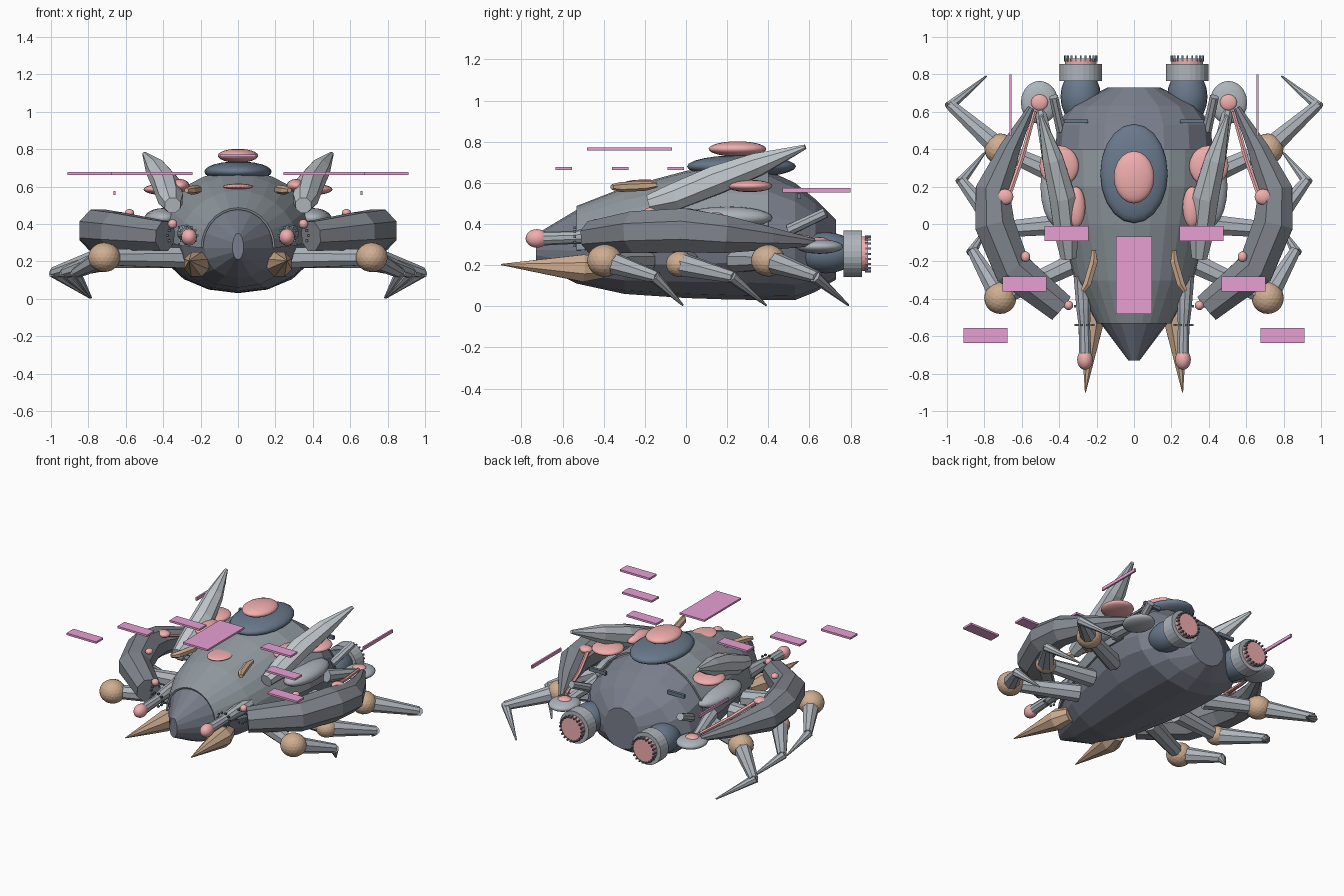
import bpy, bmesh
from math import sin, cos, pi
from mathutils import Vector, Matrix

if "Cube" in bpy.data.objects:
    bpy.data.objects.remove(bpy.data.objects["Cube"])

def mat(name, r, g, b):
    m = bpy.data.materials.new(name)
    m.diffuse_color = (r, g, b, 1)
    m.use_nodes = True
    m.node_tree.nodes["Principled BSDF"].inputs["Base Color"].default_value = m.diffuse_color
    return m

HULL = mat("hull_dark", .19, .21, .26)
SHELL = mat("shell_grey", .28, .32, .35)
ARM = mat("arm_gunmetal", .22, .24, .27)
STEEL = mat("steel", .42, .46, .5)
PALE = mat("pale_steel", .55, .6, .63)
NAVY = mat("navy", .14, .19, .26)
PINK = mat("pink_glow", .88, .42, .42)
MAGENTA = mat("magenta_panel", .8, .35, .65)
TAN = mat("tan", .62, .42, .28)

def finish(bm, name, m, smooth=False):
    bmesh.ops.recalc_face_normals(bm, faces=bm.faces)
    me = bpy.data.meshes.new(name)
    for f in bm.faces:
        f.smooth = smooth
    bm.to_mesh(me)
    bm.free()
    me.materials.append(m)
    ob = bpy.data.objects.new(name, me)
    bpy.context.collection.objects.link(ob)
    return ob

def skin(bm, rings, closed=True):
    vs = [[bm.verts.new(p) for p in r] for r in rings]
    n = len(vs[0])
    for a, b in zip(vs, vs[1:]):
        for i in range(n if closed else n - 1):
            j = (i + 1) % n
            bm.faces.new((a[i], a[j], b[j], b[i]))
    if closed:
        bm.faces.new(vs[0])
        bm.faces.new(vs[-1])

def tube(name, pts, m, n=8, s=1):
    """Tapered tube through (x, y, z, radius) points, mirrored by s."""
    P = [Vector((p[0] * s, p[1], p[2])) for p in pts]
    rings = []
    for i, p in enumerate(P):
        d = (P[min(i + 1, len(P) - 1)] - P[max(i - 1, 0)]).normalized()
        u = d.cross(Vector((0, 0, 1))).normalized()
        v = u.cross(d)
        r = pts[i][3]
        rings.append([p + (u * cos((k + .5) * 2 * pi / n) + v * sin((k + .5) * 2 * pi / n)) * r
                      for k in range(n)])
    bm = bmesh.new()
    skin(bm, rings)
    return finish(bm, name, m)

def ball(name, c, r, m, s=1, smooth=True):
    bm = bmesh.new()
    M = Matrix.Translation((c[0] * s, c[1], c[2])) @ Matrix.Diagonal((*r, 1))
    if smooth:
        bmesh.ops.create_uvsphere(bm, u_segments=20, v_segments=12, radius=1, matrix=M)
    else:
        bmesh.ops.create_icosphere(bm, subdivisions=3, radius=1, matrix=M)
    return finish(bm, name, m, smooth)

def box(name, c, size, m, s=1):
    bm = bmesh.new()
    bmesh.ops.create_cube(bm, size=1, matrix=Matrix.Translation((c[0] * s, c[1], c[2]))
                          @ Matrix.Diagonal((*size, 1)))
    return finish(bm, name, m)

# hull sections: y, half width, bottom z, top z
SEC = [(-.73, .03, .21, .35), (-.53, .18, .11, .47), (-.3, .3, .06, .56), (0, .37, .04, .64),
       (.2, .415, .033, .67), (.4, .42, .03, .66), (.53, .41, .03, .6), (.63, .34, .07, .52),
       (.73, .14, .13, .42)]

def section(y, w, b, t, a0, a1, n, grow=0):
    mid = b + (t - b) * .45
    out = []
    for k in range(n):
        a = a0 + (a1 - a0) * k / n
        h = (t - mid) if sin(a) > 0 else (mid - b)
        out.append((cos(a) * (w + grow), y, mid + sin(a) * (h + grow)))
    return out

bm = bmesh.new()
skin(bm, [section(*q, 0, 2 * pi, 16) for q in SEC])
finish(bm, "hull", HULL)

# upper shell plate lying on the hull
bm = bmesh.new()
q = SEC[1:6]
skin(bm, [section(*e, 0, pi * 15 / 14, 15, .012) for e in q], False)
shell = finish(bm, "upper_shell", SHELL)
sol = shell.modifiers.new("thick", 'SOLIDIFY')
sol.thickness = .012
sol.offset = 0

# top dome and glowing lenses
ball("top_dome", (0, .27, .68), (.18, .265, .055), NAVY)
ball("dome_lens", (0, .25, .765), (.108, .14, .037), PINK)
ball("front_lens", (0, -.2, .6), (.08, .1, .016), PINK)
box("centre_panel", (0, -.275, .765), (.195, .415, .013), MAGENTA)

for s, side in ((1, "right"), (-1, "left")):
    N = lambda t: f"{side}_{t}"
    # floating panels
    for i, (x, y) in enumerate(((.36, -.05), (.585, -.32), (.795, -.595))):
        box(N(f"floating_panel_{i}"), (x, y, .67), (.235, .08, .014), MAGENTA, s)
    box(N("rear_panel"), (.66, .635, .565), (.012, .33, .022), MAGENTA, s)

    # swept back horn
    tube(N("horn"), [(.35, -.18, .5, .045), (.36, -.05, .535, .07), (.385, .15, .615, .075),
                     (.435, .35, .69, .06), (.5, .58, .775, .012)], PALE, 8, s)
    # side lenses, pods and braces
    ball(N("side_lens"), (.4, .31, .585), (.105, .11, .03), PINK, s)
    ball(N("shoulder_lens"), (.31, .09, .605), (.05, .11, .035), PINK, s)
    ball(N("side_pod"), (.4, .2, .43), (.1, .22, .055), STEEL, s)
    tube(N("rear_brace"), [(.39, .5, .37, .028), (.43, .68, .455, .026)], STEEL, 8, s)
    box(N("vent"), (.31, .55, .535), (.13, .02, .025), NAVY, s)
    tube(N("tan_rib"), [(.215, -.14, .59, .012), (.215, -.2, .585, .024),
                        (.25, -.32, .58, .024), (.275, -.36, .58, .014)], TAN, 6, s)

    # rear pivot, links and the big folded arm
    ball(N("arm_pivot"), (.505, .65, .29), (.1, .115, .035), STEEL, s)
    ball(N("pivot_lens"), (.505, .65, .318), (.046, .044, .018), PINK, s)
    tube(N("arm_link"), [(.5, .6, .3, .03), (.45, .35, .36, .045)], STEEL, 8, s)
    tube(N("arm_cable"), [(.53, .6, .33, .012), (.6, .35, .37, .014), (.67, .15, .43, .014)], PINK, 6, s)
    tube(N("folded_arm"), [(.55, .62, .31, .02), (.665, .4, .33, .06), (.755, .18, .35, .1),
                           (.745, .0, .37, .115), (.65, -.24, .36, .11), (.39, -.45, .335, .085)],
         ARM, 8, s)
    ball(N("elbow_lens"), (.69, .145, .435), (.045, .042, .022), PINK, s)
    ball(N("forearm_lens"), (.58, -.175, .46), (.025, .028, .02), PINK, s)
    ball(N("wrist_lens"), (.35, -.435, .4), (.025, .025, .025), PINK, s)

    # front cannon with beaded collars
    tube(N("cannon"), [(.275, -.28, .35, .05), (.27, -.45, .345, .04), (.265, -.55, .335, .032),
                       (.262, -.7, .33, .035)], STEEL, 10, s)
    ball(N("cannon_tip"), (.262, -.725, .33), (.042, .055, .045), PINK, s)
    for y, x in ((-.54, .265), (-.44, .33)):
        for k in range(10):
            a = k * pi / 5
            box(N("collar_bead"), (x + cos(a) * .047, y, .338 + sin(a) * .047), (.012, .012, .012), NAVY, s)

    # mandible spike
    tube(N("mandible"), [(.2, -.4, .185, .05), (.222, -.5, .185, .072), (.26, -.9, .203, .003)], TAN, 8, s)

    # three legs: hip, ball joint, knee, tip
    for i, (hip, j, r, knee, tip) in enumerate((
            ((.3, -.2), (.715, -.395, .222), .086, (.865, -.14, .14), (.785, -.015, .005)),
            ((.36, 0), (.72, -.03, .205), .068, (.925, .235, .14), (.79, .39, .005)),
            ((.38, .25), (.715, .4, .222), .084, (.985, .64, .14), (.79, .79, .005)))):
        tube(N(f"upper_leg_{i}"), [(*hip, .22, .06), (*j, .045)], STEEL, 8, s)
        ball(N(f"leg_joint_{i}"), j, (r, r, r * .92), TAN, s, False)
        tube(N(f"shin_{i}"), [(*j, .06), (*knee, .03)], STEEL, 8, s)
        tube(N(f"foot_claw_{i}"), [(knee[0] + .005, knee[1] - .015, knee[2] + .005, .03),
                                   (*tip, .005)], STEEL, 8, s)

    # engine
    ex, ez = .285, .255
    ball(N("engine_nacelle"), (ex, .68, ez + .005), (.108, .15, .1), NAVY, s)
    tube(N("engine_ring"), [(ex, .765, ez, .114), (ex, .855, ez, .114)], STEEL, 24, s)
    tube(N("engine_glow"), [(ex, .85, ez, .085), (ex, .885, ez, .085)], PINK, 24, s)
    for k in range(20):
        a = k * pi / 10
        box(N("engine_tooth"), (ex + cos(a) * .085, .885, ez + sin(a) * .085), (.01, .03, .01), NAVY, s)
